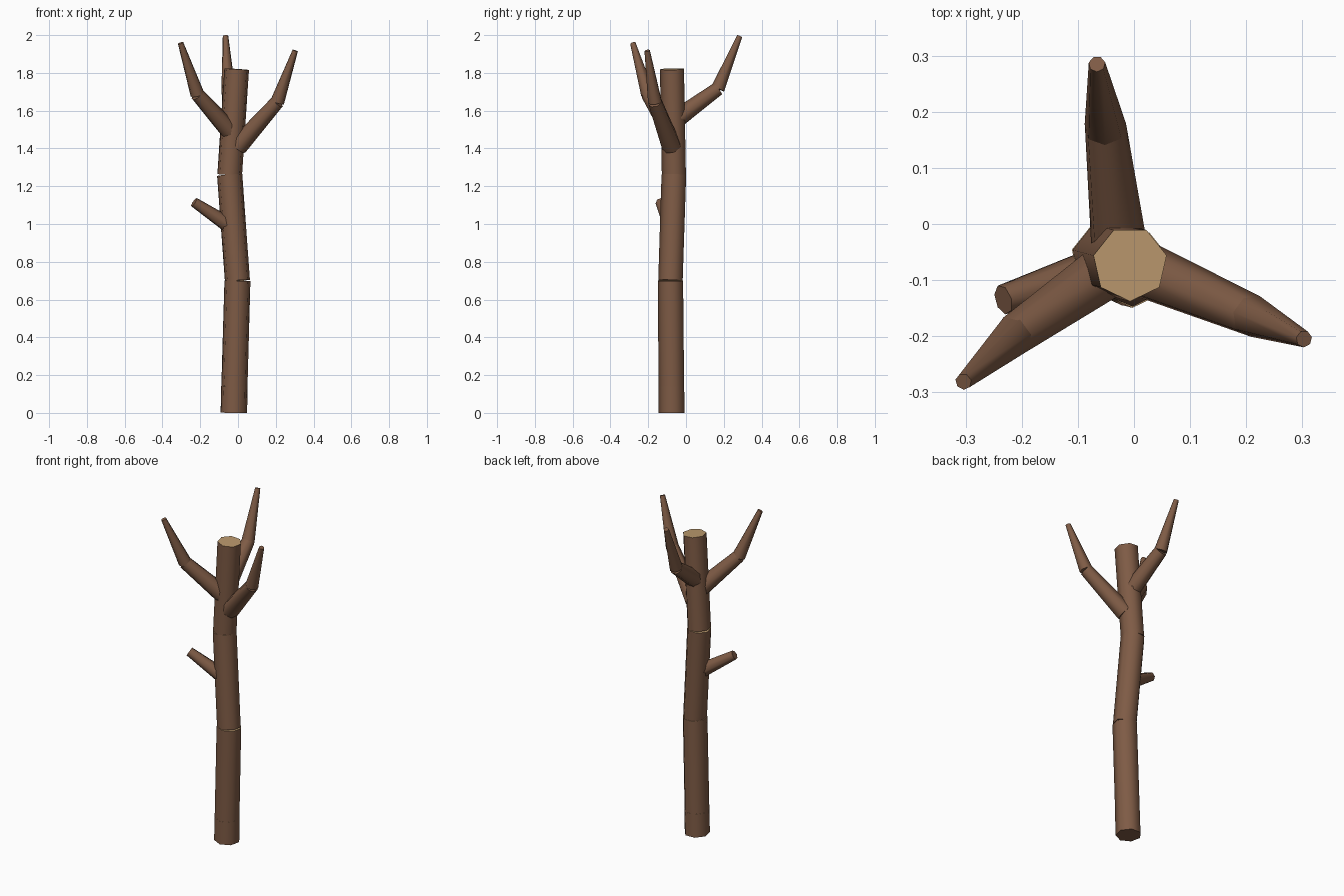
import bpy, bmesh, math
from mathutils import Vector, Matrix

if "Cube" in bpy.data.objects:
    bpy.data.objects.remove(bpy.data.objects["Cube"])


def material(name, color):
    m = bpy.data.materials.new(name)
    m.diffuse_color = color
    m.use_nodes = True
    m.node_tree.nodes["Principled BSDF"].inputs["Base Color"].default_value = m.diffuse_color
    return m


bark = material("bark", (0.21, 0.105, 0.06, 1))
wood = material("cut_wood", (0.50, 0.32, 0.155, 1))


def limb(name, segments, sides, cut_tops=False):
    """One object of capped tapered logs: (start, end, start radius, end radius)."""
    bm = bmesh.new()
    for a, b, r1, r2 in segments:
        a, b = Vector(a), Vector(b)
        d = b - a
        rot = Vector((0, 0, 1)).rotation_difference(d).to_matrix().to_4x4()
        # one corner faces the front
        mat = Matrix.Translation(a) @ rot
        rings = []
        for r, h in ((r1, 0), (r2, d.length)):
            ring = []
            for i in range(sides):
                t = -math.pi / 2 + 2 * math.pi * i / sides
                ring.append(bm.verts.new(mat @ Vector((r * math.cos(t), r * math.sin(t), h))))
            rings.append(ring)
        low, high = rings
        for i in range(sides):
            j = (i + 1) % sides
            bm.faces.new((low[i], low[j], high[j], high[i])).smooth = True
        bm.faces.new(low[::-1])
        bm.faces.new(high).material_index = 1 if cut_tops else 0
    for e in bm.edges:
        e.smooth = e.calc_face_angle(0) < math.radians(65)
    me = bpy.data.meshes.new(name)
    bm.to_mesh(me)
    bm.free()
    me.materials.append(bark)
    me.materials.append(wood)
    ob = bpy.data.objects.new(name, me)
    bpy.context.collection.objects.link(ob)
    return ob


# Trunk: stacked crooked logs with pale cut tops
path = [(-0.022, -0.073, 0), (-0.019, -0.074, 0.14), (-0.003, -0.079, 0.70),
        (-0.044, -0.061, 1.26), (-0.007, -0.071, 1.82)]
radii = [(0.072, 0.0715), (0.071, 0.0705), (0.068, 0.0685), (0.067, 0.067)]
limb("trunk", [(path[i], path[i + 1], *radii[i]) for i in range(4)], 7, True)

# Three bent branches: base, elbow, tip
branches = {
    "left_branch": ((-0.025, -0.068, 1.47), (-0.215, -0.200, 1.685), (-0.304, -0.281, 1.958)),
    "right_branch": ((0.000, -0.075, 1.41), (0.208, -0.163, 1.645), (0.303, -0.205, 1.918)),
    "back_branch": ((-0.024, -0.070, 1.54), (-0.051, 0.170, 1.715), (-0.066, 0.285, 1.995)),
}
for name, (base, elbow, tip) in branches.items():
    limb(name, [(base, elbow, 0.053, 0.038), (elbow, tip, 0.038, 0.015)], 7)

# Broken side stub
limb("stub", [((-0.025, -0.07, 0.977), (-0.233, -0.135, 1.115), 0.045, 0.027)], 7)
